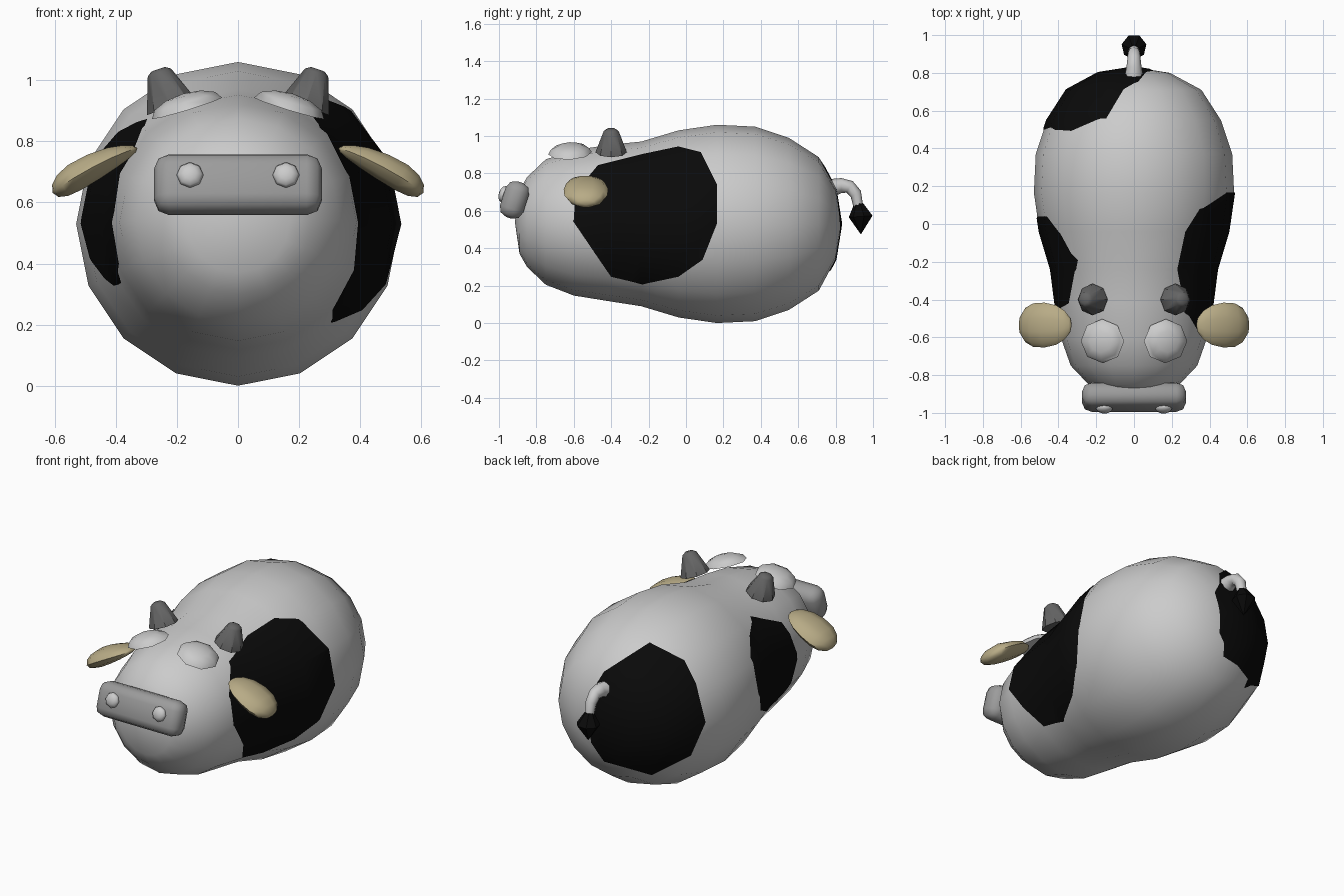
import bpy, bmesh, math
from mathutils import Vector, Matrix

if "Cube" in bpy.data.objects:
    bpy.data.objects.remove(bpy.data.objects["Cube"])


def material(name, rgb):
    m = bpy.data.materials.new(name)
    m.diffuse_color = (*rgb, 1)
    m.use_nodes = True
    m.node_tree.nodes["Principled BSDF"].inputs["Base Color"].default_value = m.diffuse_color
    return m


BLACK = material("black", (0.003, 0.003, 0.003))
BEIGE = material("beige", (0.48, 0.41, 0.24))
DARK = material("dark_grey", (0.13, 0.13, 0.13))
MID = material("mid_grey", (0.33, 0.33, 0.33))


def finish(bm, name, mat=None, angle=60, matrix=None):
    if matrix:
        bm.transform(matrix)
    bmesh.ops.recalc_face_normals(bm, faces=bm.faces)
    me = bpy.data.meshes.new(name)
    bm.to_mesh(me)
    bm.free()
    ob = bpy.data.objects.new(name, me)
    bpy.context.collection.objects.link(ob)
    if mat:
        me.materials.append(mat)
    bpy.ops.object.select_all(action='DESELECT')
    ob.select_set(True)
    bpy.context.view_layer.objects.active = ob
    bpy.ops.object.shade_smooth_by_angle(angle=math.radians(angle))
    return ob


def place(loc, rot=(0, 0, 0), scale=(1, 1, 1)):
    r = Matrix.Identity(4)
    for ax, a in zip('XYZ', rot):
        r = Matrix.Rotation(math.radians(a), 4, ax) @ r
    return Matrix.Translation(loc) @ r @ Matrix.Diagonal((*scale, 1))


def loft(rings, sides, start=0.0):
    """Skin circles (centre, radius, tilt about x); zero radius makes a pole."""
    bm = bmesh.new()
    loops = []
    for c, r, tilt in rings:
        if r == 0:
            loops.append([bm.verts.new(c)])
            continue
        rot = Matrix.Rotation(tilt, 3, 'X')
        loops.append([bm.verts.new(Vector(c) + rot @ Vector((
            r * math.sin(start + 2 * math.pi * i / sides), 0,
            r * math.cos(start + 2 * math.pi * i / sides)))) for i in range(sides)])
    for a, b in zip(loops, loops[1:]):
        for i in range(sides):
            j = (i + 1) % sides
            vs = [a[i % len(a)], a[j % len(a)], b[j % len(b)], b[i % len(b)]]
            bm.faces.new(list(dict.fromkeys(vs)))
    for lp in (loops[0], loops[-1]):
        if len(lp) > 2:
            bm.faces.new(lp)
    return bm


# Body: (y, radius, centre height)
profile = [(-.915, 0, .54), (-.89, .17, .54), (-.85, .24, .54), (-.75, .335, .54),
           (-.6, .388, .535), (-.42, .417, .535), (-.24, .44, .53), (-.04, .5, .53),
           (.165, .53, .53), (.37, .52, .53), (.55, .46, .53), (.71, .357, .53),
           (.8, .19, .53), (.83, 0, .53)]
body = finish(loft([((0, y, z), r, 0) for y, r, z in profile], 16), "body", None, 80)


# Hide patches: body skin clipped to a convex outline seen along a direction
def patch(name, d, origin, outline):
    d = Vector(d).normalized()
    u = (-d).cross(Vector((0, 0, 1))).normalized()
    v = d.cross(u)
    pts = [Vector(origin) + u * a + v * b for a, b in outline]
    mid = sum(pts, Vector()) / len(pts)
    bm = bmesh.new()
    bm.from_mesh(body.data)
    bmesh.ops.delete(bm, geom=[f for f in bm.faces if f.normal.dot(d) <= 0.02], context='FACES')
    for p, q in zip(pts, pts[1:] + pts[:1]):
        n = (q - p).cross(d).normalized()
        if n.dot(mid - p) > 0:
            n = -n
        bmesh.ops.bisect_plane(bm, geom=bm.verts[:] + bm.edges[:] + bm.faces[:],
                               plane_co=p, plane_no=n, clear_outer=True)
    bm.normal_update()
    for vert in bm.verts:
        vert.co += vert.normal * .005
    finish(bm, name, BLACK, 80)


patch("right_patch", (1, 0, 0), (0, 0, 0),
      [(-.04, .94), (.08, .91), (.165, .74), (.165, .53), (.09, .34), (-.04, .25),
       (-.23, .21), (-.40, .25), (-.49, .38), (-.6, .54), (-.59, .7), (-.47, .84), (-.23, .9)])
patch("left_patch", (-1, 0, 0), (0, 0, 0),
      [(.19, .87), (.42, .76), (.48, .57), (.45, .4), (.32, .34), (.19, .33),
       (.02, .42), (-.04, .55), (-.04, .75), (.05, .83)])
patch("rear_patch", (-.5, .76, .42), (0, .78, .73),
      [(.246, .251), (.436, .156), (.5, .03), (.553, -.18), (.475, -.36), (.26, -.47),
       (0, -.4), (-.07, -.3), (-.1, -.07), (0, .09)])

# Muzzle
bm = bmesh.new()
bmesh.ops.create_cube(bm, size=1, matrix=Matrix.Diagonal((.55, .13, .2, 1)))
bmesh.ops.bevel(bm, geom=bm.edges[:], offset=.05, segments=2, profile=.5, affect='EDGES')
finish(bm, "muzzle", MID, 50, place((0, -.917, .658), (-18, 0, 0)))

# Mirrored head parts
for side, s in (("left", -1), ("right", 1)):
    bm = bmesh.new()
    bmesh.ops.create_uvsphere(bm, u_segments=8, v_segments=6, radius=1)
    finish(bm, side + "_nostril", None, 60,
           place((s * .157, -.977, .69), (72, 0, 0), (.044, .044, .024)))

    # Eye: shallow dome
    bm = bmesh.new()
    bmesh.ops.create_uvsphere(bm, u_segments=8, v_segments=6, radius=1)
    bmesh.ops.bisect_plane(bm, geom=bm.verts[:] + bm.edges[:] + bm.faces[:],
                           plane_co=(0, 0, 0), plane_no=(0, 0, -1), clear_outer=True)
    bmesh.ops.holes_fill(bm, edges=[e for e in bm.edges if e.is_boundary])
    finish(bm, side + "_eye", None, 50,
           place((s * .167, -.62, .908), (3, s * 17, 0), (.12, .117, .05)))

    # Horn
    bm = bmesh.new()
    bmesh.ops.create_cone(bm, cap_ends=True, segments=8, radius1=.084, radius2=.036, depth=.13)
    top = [v for v in bm.verts if v.co.z > 0]
    bmesh.ops.bevel(bm, geom=[e for e in bm.edges if all(v in top for v in e.verts)],
                    offset=.012, segments=1, affect='EDGES')
    finish(bm, side + "_horn", DARK, 40, place((s * .24, -.4, .975), (0, s * 19, 0)))

    # Ear: flattened, wider towards the tip
    bm = bmesh.new()
    bmesh.ops.create_uvsphere(bm, u_segments=10, v_segments=8, radius=1,
                              matrix=Matrix.Rotation(math.pi / 2, 4, 'Y'))
    for v in bm.verts:
        x = v.co.x * s
        v.co.y *= .95 + .12 * x
        v.co.z = v.co.z * (.9 + .3 * x) + .25 * (1 - x * x)
        v.co.x = math.copysign(abs(v.co.x) ** .85, v.co.x)
    finish(bm, side + "_ear", BEIGE, 60,
           place((s * .468, -.535, .705), (0, s * 28, 0), (.157, .125, .052)))

# Tail: tapering bent tube
tail = [((0, .76, .715), .054, 0), ((0, .83, .735), .04, 0), ((0, .875, .728), .035, -.5),
        ((0, .908, .69), .032, -1.0), ((0, .922, .62), .026, -1.5)]
finish(loft(tail, 8), "tail", None, 60)

# Tail tuft
bm = loft([((0, .925, .64), .025, -1.57), ((0, .937, .57), .067, -1.5),
           ((0, .935, .474), 0, 0)], 7, math.pi)
finish(bm, "tail_tuft", BLACK, 40)
